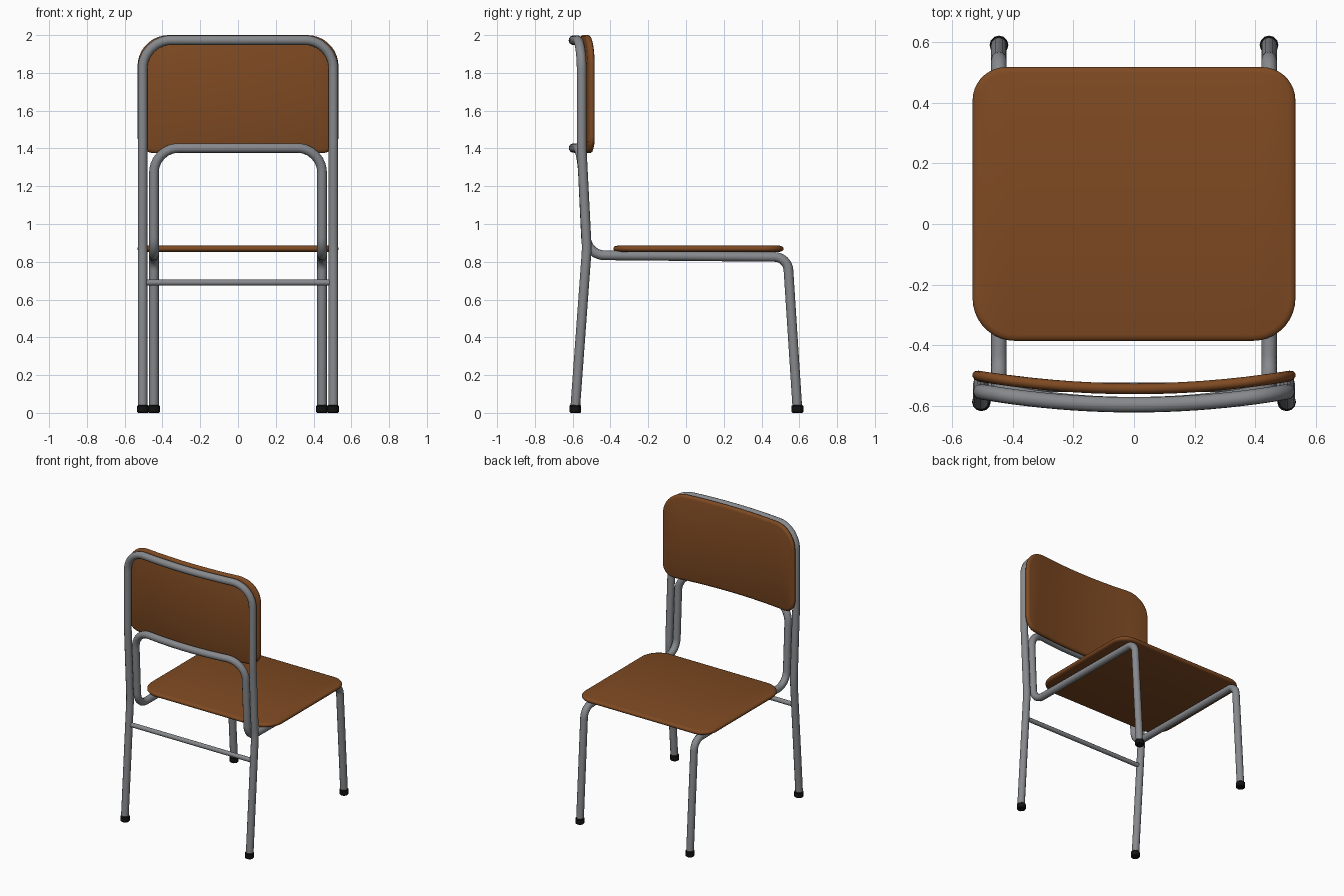
import bpy, bmesh, math
from mathutils import Vector

if "Cube" in bpy.data.objects:
    bpy.data.objects.remove(bpy.data.objects["Cube"])


def material(name, rgb):
    m = bpy.data.materials.new(name)
    m.diffuse_color = (*rgb, 1)
    m.use_nodes = True
    m.node_tree.nodes["Principled BSDF"].inputs["Base Color"].default_value = m.diffuse_color
    return m


WOOD = material("brown wood", (0.21, 0.068, 0.016))
METAL = material("grey metal", (0.24, 0.25, 0.265))
RUBBER = material("black rubber", (0.006, 0.006, 0.006))


def finish(obj, mat, angle=40):
    obj.data.materials.clear()
    obj.data.materials.append(mat)
    bpy.ops.object.select_all(action='DESELECT')
    obj.select_set(True)
    bpy.context.view_layer.objects.active = obj
    bpy.ops.object.convert(target='MESH')
    bpy.ops.object.shade_smooth_by_angle(angle=math.radians(angle))


def fillet(corners, steps=8):
    """Path through (x, y, z, radius) corners, rounding each one."""
    pts = [Vector(c[:3]) for c in corners]
    out = [pts[0]]
    for i in range(1, len(pts) - 1):
        p, r = pts[i], corners[i][3]
        a, b = (pts[i - 1] - p).normalized(), (pts[i + 1] - p).normalized()
        half = a.angle(b) / 2
        d = r / math.tan(half)
        centre = p + (a + b).normalized() * (r / math.sin(half))
        s, e = p + a * d - centre, p + b * d - centre
        out += [centre + s.lerp(e, k / steps).normalized() * r
                for k in range(steps + 1)]
    return out + [pts[-1]]


def tube(name, path, radius):
    cu = bpy.data.curves.new(name, 'CURVE')
    cu.dimensions = '3D'
    cu.bevel_depth, cu.bevel_resolution, cu.use_fill_caps = radius, 4, True
    sp = cu.splines.new('POLY')
    sp.points.add(len(path) - 1)
    for q, p in zip(sp.points, path):
        q.co = (*p, 1)
    obj = bpy.data.objects.new(name, cu)
    bpy.context.collection.objects.link(obj)
    finish(obj, METAL, 50)


def hoop(name, half, bow):
    """Mirror a side path into a full hoop whose cross bar bows backwards."""
    w, last = half[0][0], half[-1]
    path = fillet(half)[:-1]
    x0 = path[-1].x
    path += [Vector((x0 * (1 - k / 7), last[1], last[2])) for k in range(1, 8)]
    path = [Vector((p.x, p.y - bow * (1 - (p.x / w) ** 2), p.z)) for p in path]
    path += [Vector((-p.x, p.y, p.z)) for p in reversed(path[:-1])]
    tube(name, path, 0.0255)


def panel(name, w, lo, hi, r_lo, r_hi, thick, place):
    """Rounded board: stacked outlines, capped with columns so it can curve."""
    def chain(edge, sign, r, inset):
        # one long side from left to right, with its two rounded corners
        cx, r = w - r, r - inset
        right = [(cx + r * math.sin(math.radians(a)),
                  edge - sign * (r + inset - r * math.cos(math.radians(a))))
                 for a in range(0, 91, 10)]
        mid = [(cx * k / 6, edge - sign * inset) for k in range(-5, 6)]
        return [(-x, t) for x, t in reversed(right)] + mid + right

    h = thick / 2
    layers = [(0.02, h), (0.006, 0.75 * h), (0, 0.25 * h),
              (0, -0.25 * h), (0.006, -0.75 * h), (0.02, -h)]
    bm = bmesh.new()
    rings = []
    for inset, off in layers:
        bottom = [bm.verts.new(place(x, t, off)) for x, t in chain(lo, -1, r_lo, inset)]
        top = [bm.verts.new(place(x, t, off)) for x, t in chain(hi, 1, r_hi, inset)]
        rings.append((bottom, top))
    for bottom, top in (rings[0], rings[-1]):
        for i in range(len(top) - 1):
            bm.faces.new((bottom[i], bottom[i + 1], top[i + 1], top[i]))
    for r1, r2 in zip(rings, rings[1:]):
        l1, l2 = r1[0] + r1[1][::-1], r2[0] + r2[1][::-1]
        for i in range(len(l1)):
            bm.faces.new((l1[i - 1], l1[i], l2[i], l2[i - 1]))
    bmesh.ops.recalc_face_normals(bm, faces=bm.faces)
    me = bpy.data.meshes.new(name)
    bm.to_mesh(me)
    bm.free()
    obj = bpy.data.objects.new(name, me)
    bpy.context.collection.objects.link(obj)
    finish(obj, WOOD, 60)


# Rear legs running up into the top of the backrest
hoop("rear_frame", [(0.505, -0.587, 0.02), (0.505, -0.525, 0.87, 0.6),
                    (0.505, -0.552, 1.40, 1.0), (0.505, -0.553, 1.973, 0.15),
                    (0, -0.553, 1.973)], 0.043)

# Front legs, seat rails and lower backrest bar
hoop("front_frame", [(0.445, 0.59, 0.02), (0.445, 0.538, 0.825, 0.075),
                     (0.445, -0.525, 0.835, 0.10), (0.445, -0.552, 1.402, 0.13),
                     (0, -0.552, 1.402)], 0.043)

# Thin bar between the rear legs
tube("rear_stretcher", [(-0.495, -0.538, 0.69), (0.495, -0.538, 0.69)], 0.016)

# Seat board and curved backrest board
panel("seat", 0.532, -0.385, 0.517, 0.14, 0.11, 0.032,
      lambda x, t, o: (x, t, 0.869 + o))
panel("backrest", 0.532, 1.375, 2.0, 0.09, 0.165, 0.036,
      lambda x, t, o: (x, -0.543 + 0.045 * (x / 0.532) ** 2 + o, t))

# Rubber feet
for label, fx, fy in (("front", 0.445, 0.59), ("rear", 0.503, -0.586)):
    for side, sx in (("left", -1), ("right", 1)):
        bpy.ops.mesh.primitive_cylinder_add(vertices=12, radius=0.031, depth=0.042,
                                            location=(sx * fx, fy, 0.021))
        foot = bpy.context.object
        foot.name = f"{label}_{side}_foot"
        bv = foot.modifiers.new("soft edge", 'BEVEL')
        bv.width, bv.segments, bv.limit_method = 0.005, 1, 'ANGLE'
        bv.angle_limit = math.radians(50)
        finish(foot, RUBBER)
